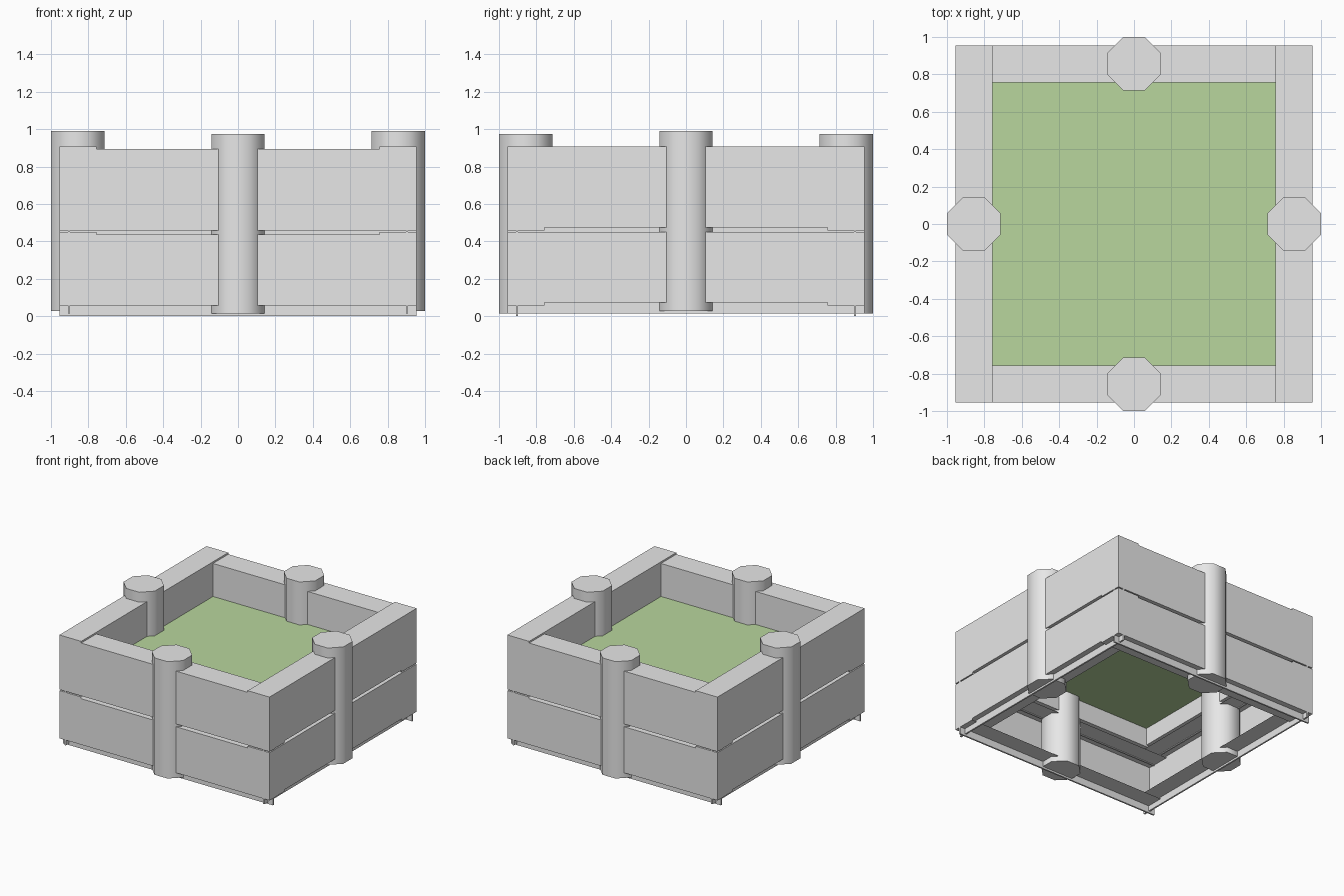
import bpy, bmesh, math
from mathutils import Matrix, Vector

cube = bpy.data.objects.get("Cube")
if cube:
    bpy.data.objects.remove(cube, do_unlink=True)

OUT, INNER = 0.955, 0.757      # outer and inner faces of the walls
LIFT = 0.014                   # the left and right walls sit slightly higher


def material(name, rgb):
    m = bpy.data.materials.new(name)
    m.use_nodes = True
    m.diffuse_color = (*rgb, 1)
    m.node_tree.nodes["Principled BSDF"].inputs["Base Color"].default_value = (*rgb, 1)
    return m


GREY = material("plain grey", (0.8, 0.8, 0.8))
GREEN = material("soft green", (0.48, 0.67, 0.34))


def finish(name, bm, mat, turn=0.0):
    bm.transform(Matrix.Rotation(turn, 4, "Z"))
    mesh = bpy.data.meshes.new(name)
    bm.to_mesh(mesh)
    bm.free()
    mesh.materials.append(mat)
    ob = bpy.data.objects.new(name, mesh)
    bpy.context.collection.objects.link(ob)
    return ob


def box(name, low, high, mat, turn=0.0, open_inside=False):
    low, high = Vector(low), Vector(high)
    bm = bmesh.new()
    bmesh.ops.create_cube(bm, size=1)
    bmesh.ops.scale(bm, vec=high - low, verts=bm.verts)
    bmesh.ops.translate(bm, vec=(low + high) / 2, verts=bm.verts)
    if open_inside:
        inner = [f for f in bm.faces if f.normal.y > 0.9]
        bmesh.ops.delete(bm, geom=inner, context="FACES")
    return finish(name, bm, mat, turn)


def post(name, bottom, height, turn):
    bm = bmesh.new()
    bmesh.ops.create_cone(bm, cap_ends=True, segments=8, depth=height,
                          radius1=0.154, radius2=0.154)
    bm.transform(Matrix.Rotation(math.pi / 8, 4, "Z"))
    # align flats with the walls whatever the starting vertex
    if max(v.co.x for v in bm.verts) > 0.15:
        bm.transform(Matrix.Rotation(math.pi / 8, 4, "Z"))
    bm.transform(Matrix.Translation((0, -0.857, bottom + height / 2)))
    ob = finish(name, bm, GREY, turn)
    bpy.ops.object.select_all(action="DESELECT")
    ob.select_set(True)
    bpy.context.view_layer.objects.active = ob
    bpy.ops.object.shade_smooth_by_angle(angle=math.radians(50))


# Four walls: two stacked planks with thin tongues below them, and a post
for i, side in enumerate(("front", "left", "back", "right")):
    turn = i * math.pi / 2
    z = LIFT * (i % 2)
    box(side + "_lower_plank", (-OUT, -OUT, 0.058 + z), (OUT, -INNER, 0.436 + z),
        GREY, turn, open_inside=True)
    box(side + "_upper_plank", (-OUT, -OUT, 0.459 + z), (OUT, -INNER, 0.893 + z),
        GREY, turn)
    for level, low, high in (("lower", 0.0, 0.06), ("upper", 0.43, 0.46)):
        box(side + "_" + level + "_tongue", (-OUT, -0.91, low + z),
            (OUT, -0.897, high + z), GREY, turn)
    post(side + "_post", 0.015 + z, 0.96, turn)

# Raised bed surface
box("bed_surface", (-0.76, -0.76, 0.617), (0.76, 0.76, 0.622), GREEN)
